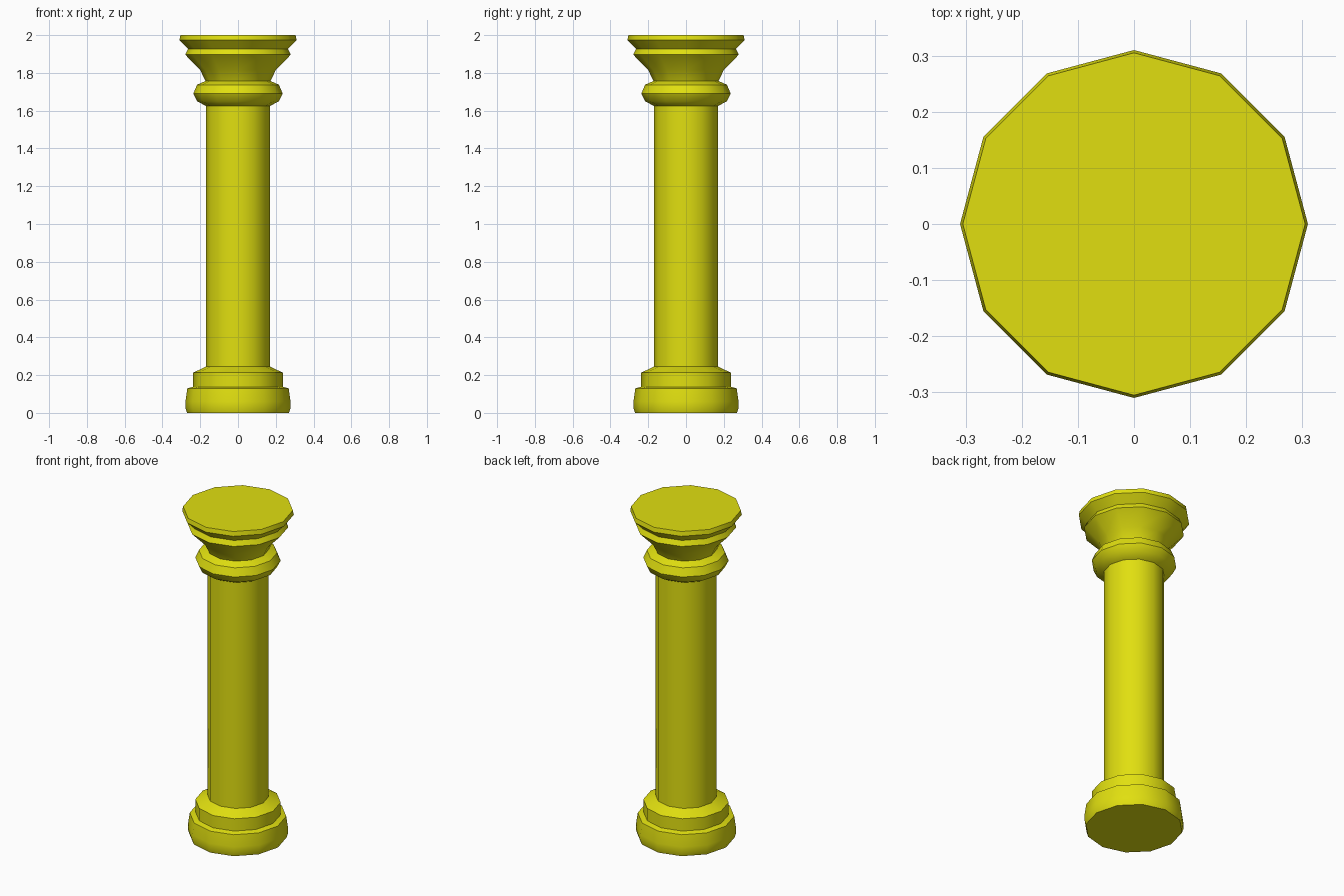
import bpy
import bmesh
from math import cos, sin, tau, radians

SIDES = 12

default = bpy.data.objects.get("Cube")
if default:
    bpy.data.objects.remove(default, do_unlink=True)

yellow = bpy.data.materials.new("yellow")
yellow.use_nodes = True
colour = (0.75, 0.74, 0.005, 1)
yellow.diffuse_color = colour
yellow.node_tree.nodes["Principled BSDF"].inputs["Base Color"].default_value = colour


def turned(name, profile, cap_bottom=False, cap_top=False):
    """Turn a (radius, height) profile into a twelve-sided part."""
    bm = bmesh.new()
    rings = []
    for radius, z in profile:
        rings.append([bm.verts.new((radius * cos(tau * i / SIDES),
                                    radius * sin(tau * i / SIDES), z))
                      for i in range(SIDES)])
    for low, high in zip(rings, rings[1:]):
        for i in range(SIDES):
            j = (i + 1) % SIDES
            bm.faces.new((low[i], low[j], high[j], high[i]))
    if cap_bottom:
        bm.faces.new(rings[0][::-1])
    if cap_top:
        bm.faces.new(rings[-1])
    mesh = bpy.data.meshes.new(name)
    bm.to_mesh(mesh)
    bm.free()
    mesh.materials.append(yellow)
    obj = bpy.data.objects.new(name, mesh)
    bpy.context.collection.objects.link(obj)
    bpy.ops.object.select_all(action="DESELECT")
    obj.select_set(True)
    bpy.context.view_layer.objects.active = obj
    bpy.ops.object.shade_smooth_by_angle(angle=radians(42))
    return obj


# Stepped foot
turned("base", [(0.27, 0), (0.278, 0.025), (0.278, 0.06), (0.268, 0.13),
                (0.237, 0.138), (0.237, 0.213), (0.17, 0.245)], cap_bottom=True)

# Plain column
turned("shaft", [(0.17, 0.245), (0.17, 1.625)])

# Rounded ring under the capital
turned("collar", [(0.17, 1.625), (0.217, 1.65), (0.237, 1.69),
                  (0.217, 1.737), (0.172, 1.757)])

# Flared top with a notched edge
turned("capital", [(0.172, 1.757), (0.2, 1.815), (0.28, 1.897),
                   (0.265, 1.927), (0.31, 1.973), (0.305, 2.0)], cap_top=True)
